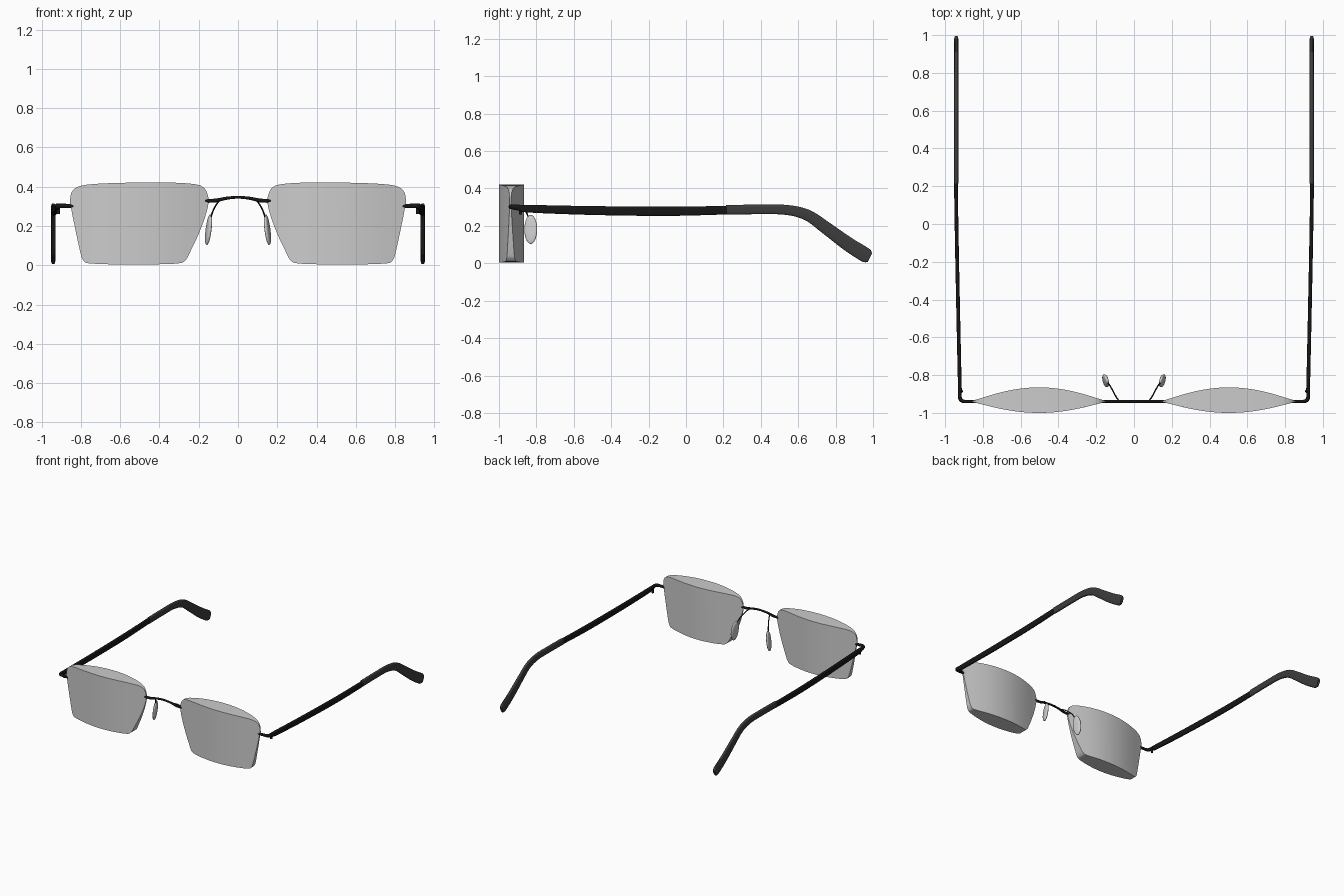
import bpy, bmesh, math
from mathutils import Vector, Matrix

if "Cube" in bpy.data.objects:
    bpy.data.objects.remove(bpy.data.objects["Cube"])


def material(name, v):
    m = bpy.data.materials.new(name)
    m.diffuse_color = (v, v, v, 1)
    m.use_nodes = True
    m.node_tree.nodes["Principled BSDF"].inputs["Base Color"].default_value = m.diffuse_color
    return m


BLACK = material("black_metal", 0.008)
DARK = material("dark_plastic", 0.045)


def finish(bm, name, mat=None, mirror=True, angle=35):
    bmesh.ops.recalc_face_normals(bm, faces=bm.faces)
    me = bpy.data.meshes.new(name)
    bm.to_mesh(me)
    bm.free()
    me.shade_smooth()
    me.set_sharp_from_angle(angle=math.radians(angle))
    if mat:
        me.materials.append(mat)
    ob = bpy.data.objects.new(name, me)
    bpy.context.collection.objects.link(ob)
    if mirror:
        ob.modifiers.new("mirror", 'MIRROR').use_mirror_merge = False
    return ob


def spline(pts, n):
    """Catmull-Rom through stations of any dimension."""
    P = [pts[0]] + list(pts) + [pts[-1]]
    out = []
    for i in range(1, len(P) - 2):
        a, b, c, d = P[i - 1:i + 3]
        for k in range(n):
            t = k / n
            out.append([0.5 * (2 * q + (r - p) * t + (2 * p - 5 * q + 4 * r - s) * t * t
                               + (3 * q - p - 3 * r + s) * t ** 3)
                        for p, q, r, s in zip(a, b, c, d)])
    return out + [list(pts[-1])]


def sweep(name, stations, mat, n=5, sides=16, power=1.0, mirror=True):
    """Stations are (x, y, z, half width, half height)."""
    S = spline(stations, n)
    C = [Vector(s[:3]) for s in S]
    bm = bmesh.new()
    rings = []
    for i, s in enumerate(S):
        t = (C[min(i + 1, len(C) - 1)] - C[max(i - 1, 0)]).normalized()
        side = t.cross(Vector((0, 0, 1))).normalized()
        up = side.cross(t)
        ring = []
        for k in range(sides):
            a = 2 * math.pi * (k + 0.5) / sides
            c, d = math.cos(a), math.sin(a)
            u = math.copysign(abs(c) ** power, c) * s[3]
            v = math.copysign(abs(d) ** power, d) * s[4]
            ring.append(bm.verts.new(C[i] + side * u + up * v))
        rings.append(ring)
    for r, q in zip(rings, rings[1:]):
        for k in range(sides):
            j = (k + 1) % sides
            bm.faces.new((r[k], r[j], q[j], q[k]))
    bm.faces.new(rings[0])
    bm.faces.new(rings[-1])
    return finish(bm, name, mat, mirror, 45)


# lenses: outline cut into columns, then bulged front and back as a function of x
outline = [(0.856, 0.32), (0.850, 0.365), (0.825, 0.395), (0.77, 0.410), (0.65, 0.418),
           (0.50, 0.421), (0.35, 0.421), (0.25, 0.416), (0.19, 0.405), (0.160, 0.375),
           (0.150, 0.32), (0.168, 0.245), (0.20, 0.16), (0.245, 0.065), (0.268, 0.025),
           (0.30, 0.010), (0.40, 0.005), (0.53, 0.003), (0.66, 0.005), (0.76, 0.010),
           (0.785, 0.022), (0.80, 0.055), (0.828, 0.18)]
loop = spline(outline + [outline[0]], 4)[:-1]
bm = bmesh.new()
bm.faces.new([bm.verts.new((x, 0, z)) for x, z in loop])
for i in range(1, 28):
    bmesh.ops.bisect_plane(bm, geom=bm.verts[:] + bm.edges[:] + bm.faces[:], dist=1e-5,
                           plane_co=(0.15 + 0.706 * i / 28, 0, 0), plane_no=(1, 0, 0))
front = set(bm.verts)
bmesh.ops.extrude_face_region(bm, geom=bm.faces[:], use_keep_orig=True)
for v in bm.verts:
    u = (v.co.x - 0.503) / 0.353
    b = max(0.0, 1 - u * u) ** 1.2
    v.co.y = -0.939 + (-0.004 - 0.057 * b if v in front else 0.004 + 0.070 * b)
finish(bm, "lens")

# bridge
sweep("bridge", [(-0.185, -0.939, 0.329, 0.008, 0.010), (-0.12, -0.939, 0.329, 0.008, 0.010),
                 (-0.06, -0.939, 0.341, 0.008, 0.008), (0, -0.939, 0.346, 0.008, 0.007),
                 (0.06, -0.939, 0.341, 0.008, 0.008), (0.12, -0.939, 0.329, 0.008, 0.010),
                 (0.185, -0.939, 0.329, 0.008, 0.010)], BLACK, mirror=False)

# end pieces that wrap the corner into the arms
sweep("end_piece", [(0.812, -0.939, 0.300, 0.008, 0.011), (0.87, -0.939, 0.302, 0.008, 0.011),
                    (0.900, -0.939, 0.303, 0.009, 0.012), (0.916, -0.932, 0.302, 0.010, 0.013),
                    (0.922, -0.915, 0.300, 0.010, 0.015), (0.922, -0.86, 0.293, 0.009, 0.018)], BLACK)

# arms
sweep("arm", [(0.921, -0.89, 0.296, 0.010, 0.017), (0.923, -0.82, 0.291, 0.010, 0.021),
              (0.930, -0.50, 0.282, 0.010, 0.024), (0.938, -0.10, 0.278, 0.010, 0.025),
              (0.943, 0.22, 0.284, 0.010, 0.023)], BLACK, power=0.6)

# arm tips curving down behind the ear
sweep("arm_tip", [(0.941, 0.215, 0.286, 0.011, 0.026), (0.941, 0.40, 0.288, 0.011, 0.026),
                  (0.941, 0.54, 0.285, 0.011, 0.027), (0.941, 0.65, 0.257, 0.011, 0.030),
                  (0.941, 0.75, 0.188, 0.011, 0.034), (0.941, 0.86, 0.107, 0.011, 0.038),
                  (0.941, 0.945, 0.053, 0.011, 0.040), (0.941, 0.970, 0.038, 0.011, 0.037),
                  (0.941, 0.984, 0.031, 0.010, 0.026)], DARK, power=0.6)

# hinge barrel under each corner
bm = bmesh.new()
bmesh.ops.create_cone(bm, cap_ends=True, segments=16, radius1=0.009, radius2=0.009, depth=0.04,
                      matrix=Matrix.Translation((0.915, -0.885, 0.280)))
finish(bm, "hinge", BLACK)

# nose pad wires
sweep("pad_wire", [(0.075, -0.939, 0.338, 0.004, 0.004), (0.092, -0.920, 0.332, 0.004, 0.004),
                   (0.108, -0.890, 0.312, 0.004, 0.004), (0.128, -0.855, 0.275, 0.004, 0.004),
                   (0.146, -0.832, 0.215, 0.004, 0.004)], BLACK, sides=8)

# nose pads: rounded flat ovals, splayed and tilted
bm = bmesh.new()
bmesh.ops.create_uvsphere(bm, u_segments=28, v_segments=16, radius=1)
for v in bm.verts:
    x, y, z = v.co
    r = math.hypot(x, y)
    k = (r ** 0.6) / r if r > 1e-6 else 0
    v.co = (math.copysign(abs(z) ** 0.8, z) * 0.011, x * k * 0.035, y * k * 0.078)
bm.transform(Matrix.Translation((0.150, -0.830, 0.181))
             @ Matrix.Rotation(math.radians(-7), 4, 'Y')
             @ Matrix.Rotation(math.radians(-14), 4, 'Z'))
finish(bm, "nose_pad")
